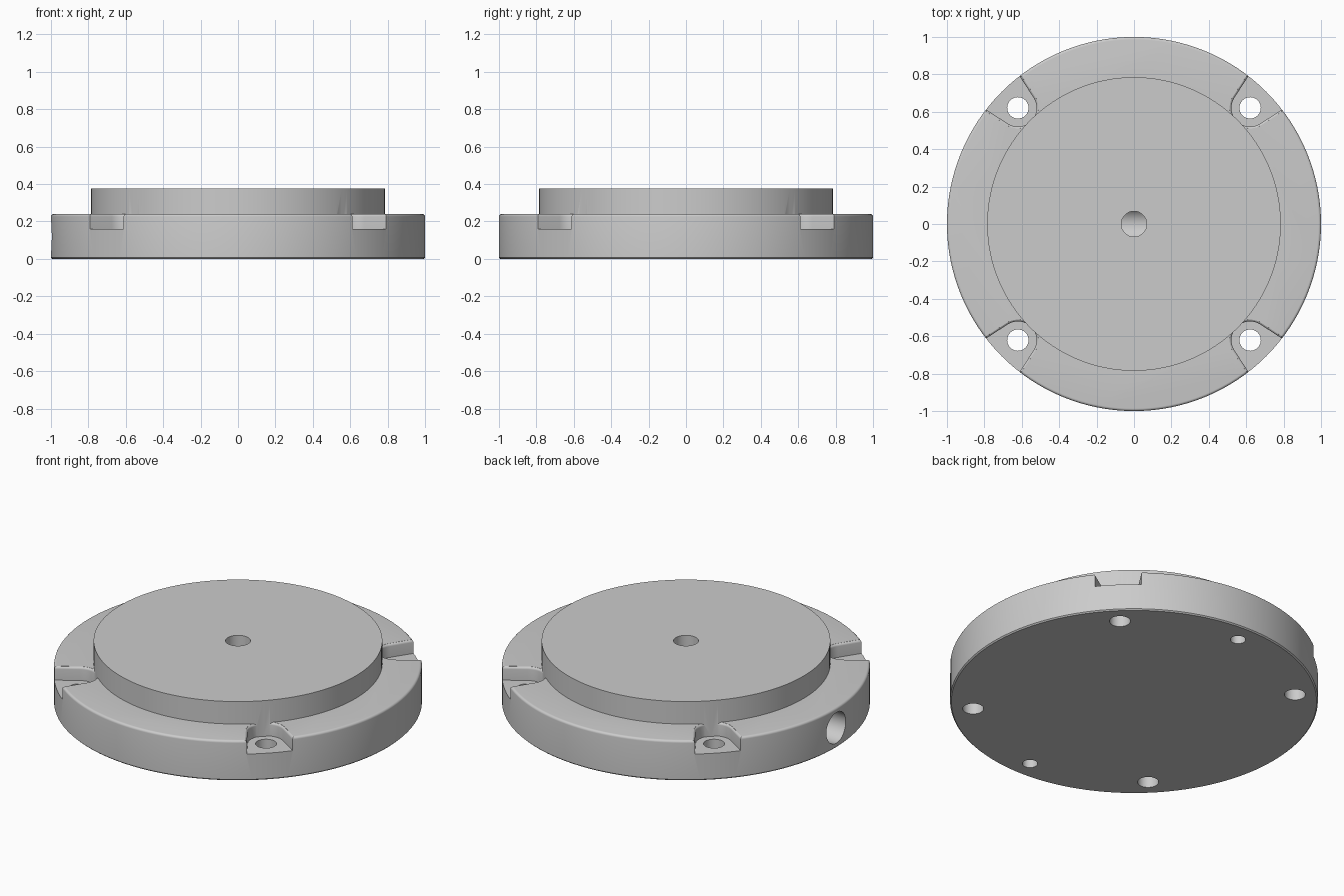
import bpy, bmesh
from math import sin, cos, pi, radians
from mathutils import Matrix

if "Cube" in bpy.data.objects:
    bpy.data.objects.remove(bpy.data.objects["Cube"])


def loft(name, rings):
    """Closed solid skinned through matching rings of points."""
    bm = bmesh.new()
    vr = [[bm.verts.new(p) for p in ring] for ring in rings]
    n = len(vr[0])
    for a, b in zip(vr, vr[1:]):
        for i in range(n):
            j = (i + 1) % n
            bm.faces.new((a[i], a[j], b[j], b[i]))
    bm.faces.new(vr[0][::-1])
    bm.faces.new(vr[-1])
    bmesh.ops.recalc_face_normals(bm, faces=bm.faces)
    me = bpy.data.meshes.new(name)
    bm.to_mesh(me)
    bm.free()
    ob = bpy.data.objects.new(name, me)
    bpy.context.collection.objects.link(ob)
    return ob


def lathe(name, profile, seg, x=0, y=0):
    """Solid of revolution about a vertical axis from (radius, z) pairs."""
    return loft(name, [[(x + r * cos(2 * pi * i / seg), y + r * sin(2 * pi * i / seg), z)
                        for i in range(seg)] for r, z in profile])


def boolean(target, tool, op='DIFFERENCE'):
    tool.hide_render = True
    m = target.modifiers.new(op, 'BOOLEAN')
    m.operation, m.object, m.solver = op, tool, 'EXACT'
    bpy.context.view_layer.objects.active = target
    bpy.ops.object.modifier_apply(modifier=m.name)
    bpy.data.objects.remove(tool, do_unlink=True)


TOP, FIL, HOLE_R = 0.24, 0.014, 0.878
arc = [radians(t) for t in range(0, 91, 18)]

# flange disc with rounded top rim and a small bottom chamfer
plate = lathe("mounting_plate",
              [(0.993, 0), (1, 0.007)]
              + [(1 - FIL + FIL * cos(t), TOP - FIL + FIL * sin(t)) for t in arc], 128)


# flared slots with rounded upper edges, one per bolt
def slot_ring(offset, z):
    r, splay, end = 0.1 + offset, radians(12), 1.2
    pts = []
    for i in range(25):
        a = pi / 2 + splay + (pi - 2 * splay) * i / 24
        pts.append((HOLE_R + r * cos(a), r * sin(a), z))
    v = r / cos(splay) + (end - HOLE_R) * math_tan(splay)
    return [(end, v, z)] + pts + [(end, -v, z)]


def math_tan(a):
    return sin(a) / cos(a)


levels = [(0, 0.16)] + [(FIL * (1 - cos(t)), TOP - FIL + FIL * sin(t)) for t in arc[:-1]]
levels.append((FIL, TOP + 0.06))
for k in range(4):
    slot = loft("slot_cutter", [slot_ring(o, z) for o, z in levels])
    slot.data.transform(Matrix.Rotation(pi / 4 + k * pi / 2, 4, 'Z'))
    boolean(plate, slot)

# raised round platform
boolean(plate, lathe("platform", [(0.785, 0.03), (0.785, 0.375)], 128), 'UNION')

# bolt holes through the slots
for k in range(4):
    a = pi / 4 + k * pi / 2
    boolean(plate, lathe("bolt_cutter", [(0.057, -0.1), (0.057, 0.5)], 32,
                         HOLE_R * cos(a), HOLE_R * sin(a)))

# two blind locating holes underneath
for y in (-0.88, 0.88):
    boolean(plate, lathe("pin_cutter", [(0.042, -0.1), (0.042, 0.13)], 32, 0, y))

# centre port meeting the side port
boolean(plate, lathe("port_cutter", [(0.068, 0.12), (0.068, 0.5)], 40))
side = lathe("side_port_cutter", [(0.092, 0), (0.092, 1.2)], 40)
side.data.transform(Matrix.Translation((0.07, 0, 0.12)) @ Matrix.Rotation(-pi / 2, 4, 'Y'))
boolean(plate, side)

# smooth curved walls, crisp edges
bpy.ops.object.select_all(action='DESELECT')
plate.select_set(True)
bpy.context.view_layer.objects.active = plate
bpy.ops.object.shade_smooth_by_angle(angle=radians(30))
